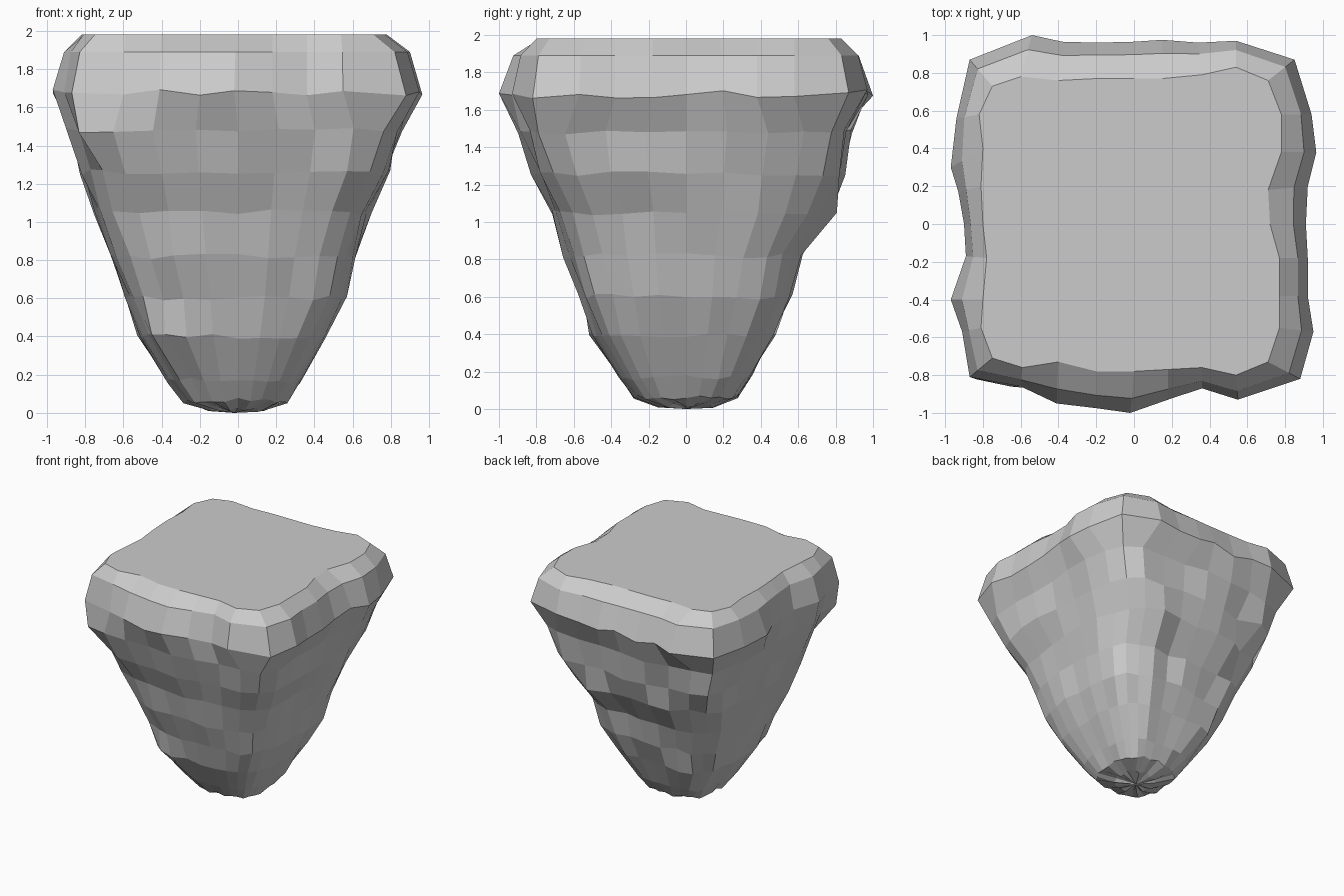
import bpy, bmesh, math, random

random.seed(7)

# Outlines of the flat top and of the widest rim, from the front-left corner round
TOP = [(-.75, -.71), (-.59, -.76), (-.40, -.73), (-.20, -.78), (0, -.78), (.18, -.77), (.36, -.76), (.54, -.80),
       (.71, -.73), (.77, -.55), (.77, -.38), (.77, -.18), (.72, 0), (.71, .18), (.78, .38), (.78, .58),
       (.71, .76), (.54, .83), (.36, .79), (.15, .77), (0, .77), (-.20, .77), (-.40, .76), (-.60, .78),
       (-.75, .73), (-.82, .58), (-.80, .40), (-.81, .20), (-.80, 0), (-.78, -.18), (-.80, -.40), (-.81, -.55)]
RIM = [(-.87, -.81), (-.60, -.86), (-.41, -.95), (-.20, -.975), (-.02, -1.0), (.18, -.93), (.36, -.87), (.55, -.93),
       (.88, -.82), (.95, -.57), (.92, -.38), (.92, -.18), (.91, 0), (.92, .20), (.965, .38), (.94, .58),
       (.85, .87), (.54, .97), (.34, .96), (.15, .975), (0, .965), (-.20, .96), (-.38, .965), (-.54, 1.0),
       (-.87, .87), (-.94, .56), (-.97, .30), (-.93, .17), (-.90, 0), (-.89, -.17), (-.97, -.40), (-.91, -.57)]

# Lower levels: height, reach to -x, +x, -y, +y, squareness
LEVELS = [(1.48, .89, .85, .88, .87, 5.5),
          (1.26, .82, .79, .81, .84, 5),
          (1.05, .75, .69, .71, .76, 4.6),
          (.82, .67, .62, .65, .62, 4.2),
          (.60, .59, .56, .57, .56, 4),
          (.40, .52, .46, .50, .46, 3.6),
          (.17, .37, .33, .36, .35, 3.2),
          (.06, .29, .26, .28, .28, 2.6),
          (.015, .16, .14, .15, .15, 2.2)]

# Local bulges and hollows: column, level, amount
LUMPS = [(0, 0, .05), (1, 0, .06), (1, 5, .09), (2, 5, .06), (1, 4, -.06), (0, 5, .06),
         (17, 1, .05), (18, 2, .06), (19, 3, -.06), (18, 5, .05), (22, 1, -.06),
         (23, 2, -.05), (22, 5, .07), (23, 5, .06), (22, 4, -.05), (26, 1, -.05)]


def square_point(i):
    side, k = divmod(i, 8)
    c, d = -1 + k / 4, -1
    for _ in range(side):
        c, d = -d, c
    return c, d


def lower_ring(level, row):
    z, xm, xp, ym, yp, n = row
    pts = []
    for i in range(32):
        c, d = square_point(i)
        s = (abs(c) ** n + abs(d) ** n) ** (-1 / n)
        # carry the rim's waviness down, fading out
        wave = math.hypot(*RIM[i]) / (math.hypot(c, d) * (abs(c) ** 6 + abs(d) ** 6) ** (-1 / 6) * .94)
        s *= 1 + (wave - 1) * .35 * z / 1.5 + random.uniform(-.025, .025)
        s += sum(a for col, lev, a in LUMPS if col == i and lev == level)
        dz = random.uniform(-.015, .015) if z > .1 else random.uniform(-.01, .02)
        pts.append((c * s * (xp if c > 0 else xm), d * s * (yp if d > 0 else ym), max(0, z + dz)))
    return pts


def blend(t, z):
    return [(a[0] + (b[0] - a[0]) * t, a[1] + (b[1] - a[1]) * t, z) for a, b in zip(TOP, RIM)]


# Stack the rings from the top down and skin them
rings = [blend(0, 1.98), blend(.65, 1.89),
         [(x, y, z + random.uniform(-.03, .02)) for x, y, z in blend(1, 1.69)]]
rings += [lower_ring(k, row) for k, row in enumerate(LEVELS)]

bm = bmesh.new()
loops = [[bm.verts.new(p) for p in ring] for ring in rings]
bm.faces.new(loops[0])
for a, b in zip(loops, loops[1:]):
    for i in range(32):
        j = (i + 1) % 32
        bm.faces.new((a[i], b[i], b[j], a[j]))
tip = bm.verts.new((-.02, 0, 0))
for i in range(32):
    bm.faces.new((loops[-1][i], tip, loops[-1][(i + 1) % 32]))
bmesh.ops.recalc_face_normals(bm, faces=bm.faces)

mesh = bpy.data.meshes.new("rock_island")
bm.to_mesh(mesh)
bm.free()
bpy.context.collection.objects.link(bpy.data.objects.new("rock_island", mesh))
